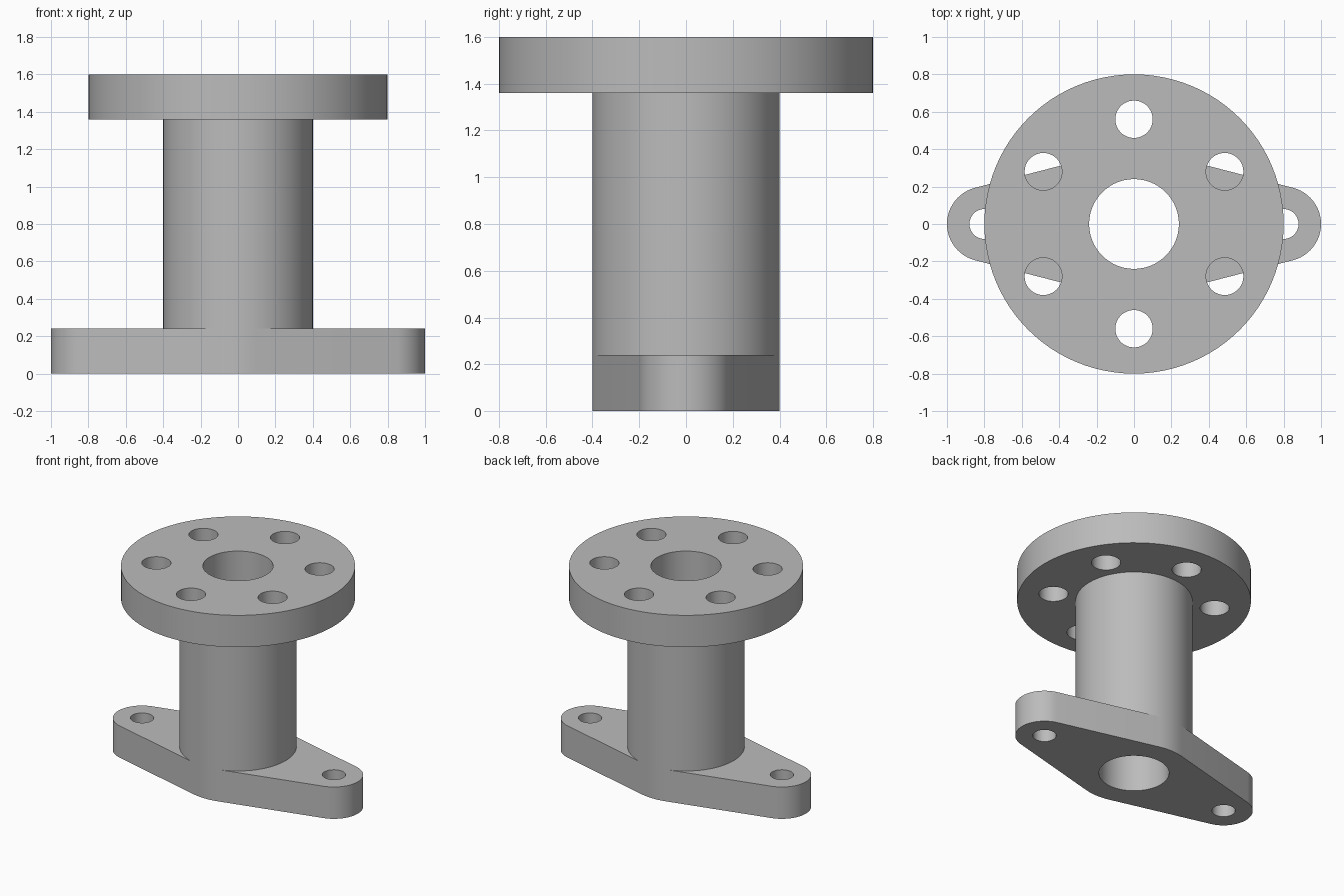
import bpy
import bmesh
import math

if "Cube" in bpy.data.objects:
    bpy.data.objects.remove(bpy.data.objects["Cube"])

# Main dimensions
PIPE_R, BORE_R = 0.40, 0.24
LUG_R, LUG_X, LUG_HOLE_R = 0.20, 0.80, 0.08
FLANGE_R, BOLT_CIRCLE_R, BOLT_HOLE_R = 0.80, 0.56, 0.10
PLATE_TOP, FLANGE_BOTTOM, TOP = 0.24, 1.36, 1.60
TANGENT = math.acos((PIPE_R - LUG_R) / LUG_X)   # where plate sides leave the pipe

metal = bpy.data.materials.new("grey metal")
metal.diffuse_color = (0.50, 0.50, 0.50, 1)
metal.use_nodes = True
metal.node_tree.nodes["Principled BSDF"].inputs["Base Color"].default_value = metal.diffuse_color


def arc(cx, cy, r, a0, a1, n):
    """Points of an arc, both ends included."""
    return [(cx + r * math.cos(a0 + (a1 - a0) * i / n),
             cy + r * math.sin(a0 + (a1 - a0) * i / n)) for i in range(n + 1)]


def circle(cx, cy, r, n=48):
    return arc(cx, cy, r, 0, 2 * math.pi, n)[:-1]


def wall(bm, loop, z0, z1, inward=False):
    """Upright wall along a counter-clockwise loop."""
    low = [bm.verts.new((x, y, z0)) for x, y in loop]
    high = [bm.verts.new((x, y, z1)) for x, y in loop]
    for i in range(len(loop)):
        j = (i + 1) % len(loop)
        quad = [low[i], low[j], high[j], high[i]]
        bm.faces.new(quad[::-1] if inward else quad)


def cap(bm, loops, z, up):
    """Flat face bounded by the first loop, with the other loops as holes."""
    edges = []
    for loop in loops:
        vs = [bm.verts.new((x, y, z)) for x, y in loop]
        edges += [bm.edges.new((vs[i - 1], vs[i])) for i in range(len(vs))]
    result = bmesh.ops.triangle_fill(bm, edges=edges, use_beauty=True)
    for f in result["geom"]:
        if isinstance(f, bmesh.types.BMFace):
            f.normal_update()
            if (f.normal.z > 0) != up:
                f.normal_flip()


def finish(bm, name):
    bmesh.ops.remove_doubles(bm, verts=bm.verts, dist=1e-5)
    mesh = bpy.data.meshes.new(name)
    bm.to_mesh(mesh)
    bm.free()
    mesh.materials.append(metal)
    obj = bpy.data.objects.new(name, mesh)
    bpy.context.collection.objects.link(obj)
    bpy.ops.object.select_all(action='DESELECT')
    obj.select_set(True)
    bpy.context.view_layer.objects.active = obj
    bpy.ops.object.shade_smooth_by_angle(angle=math.radians(30))


# Shared outlines
T, PI = TANGENT, math.pi
right_arc = arc(0, 0, PIPE_R, -T, T, 30)
back_arc = arc(0, 0, PIPE_R, T, PI - T, 6)
left_arc = arc(0, 0, PIPE_R, PI - T, PI + T, 30)
front_arc = arc(0, 0, PIPE_R, PI + T, 2 * PI - T, 6)
pipe_loop = right_arc[:-1] + back_arc[:-1] + left_arc[:-1] + front_arc[:-1]
right_lug = arc(LUG_X, 0, LUG_R, -T, T, 24)
left_lug = arc(-LUG_X, 0, LUG_R, PI - T, PI + T, 24)
plate_loop = right_lug + back_arc + left_lug + front_arc
bore = circle(0, 0, BORE_R, 64)
lug_holes = [circle(s * LUG_X, 0, LUG_HOLE_R, 32) for s in (1, -1)]
bolt_holes = [circle(BOLT_CIRCLE_R * math.cos(a), BOLT_CIRCLE_R * math.sin(a), BOLT_HOLE_R, 36)
              for a in (PI / 2 + k * PI / 3 for k in range(6))]

# Base plate: two lugs tangent to the pipe
bm = bmesh.new()
cap(bm, [plate_loop, bore] + lug_holes, 0, False)
cap(bm, [right_lug + right_arc[::-1], lug_holes[0]], PLATE_TOP, True)
cap(bm, [left_lug + left_arc[::-1], lug_holes[1]], PLATE_TOP, True)
wall(bm, plate_loop, 0, PLATE_TOP)
wall(bm, bore, 0, PLATE_TOP, inward=True)
for hole in lug_holes:
    wall(bm, hole, 0, PLATE_TOP, inward=True)
finish(bm, "base_plate")

# Pipe: outer wall and bore between plate and flange
bm = bmesh.new()
wall(bm, pipe_loop, PLATE_TOP, FLANGE_BOTTOM)
wall(bm, bore, PLATE_TOP, FLANGE_BOTTOM, inward=True)
finish(bm, "pipe")

# Round top flange with six bolt holes
bm = bmesh.new()
rim = circle(0, 0, FLANGE_R, 96)
cap(bm, [rim, pipe_loop] + bolt_holes, FLANGE_BOTTOM, False)
cap(bm, [rim, bore] + bolt_holes, TOP, True)
wall(bm, rim, FLANGE_BOTTOM, TOP)
for hole in [bore] + bolt_holes:
    wall(bm, hole, FLANGE_BOTTOM, TOP, inward=True)
finish(bm, "top_flange")
